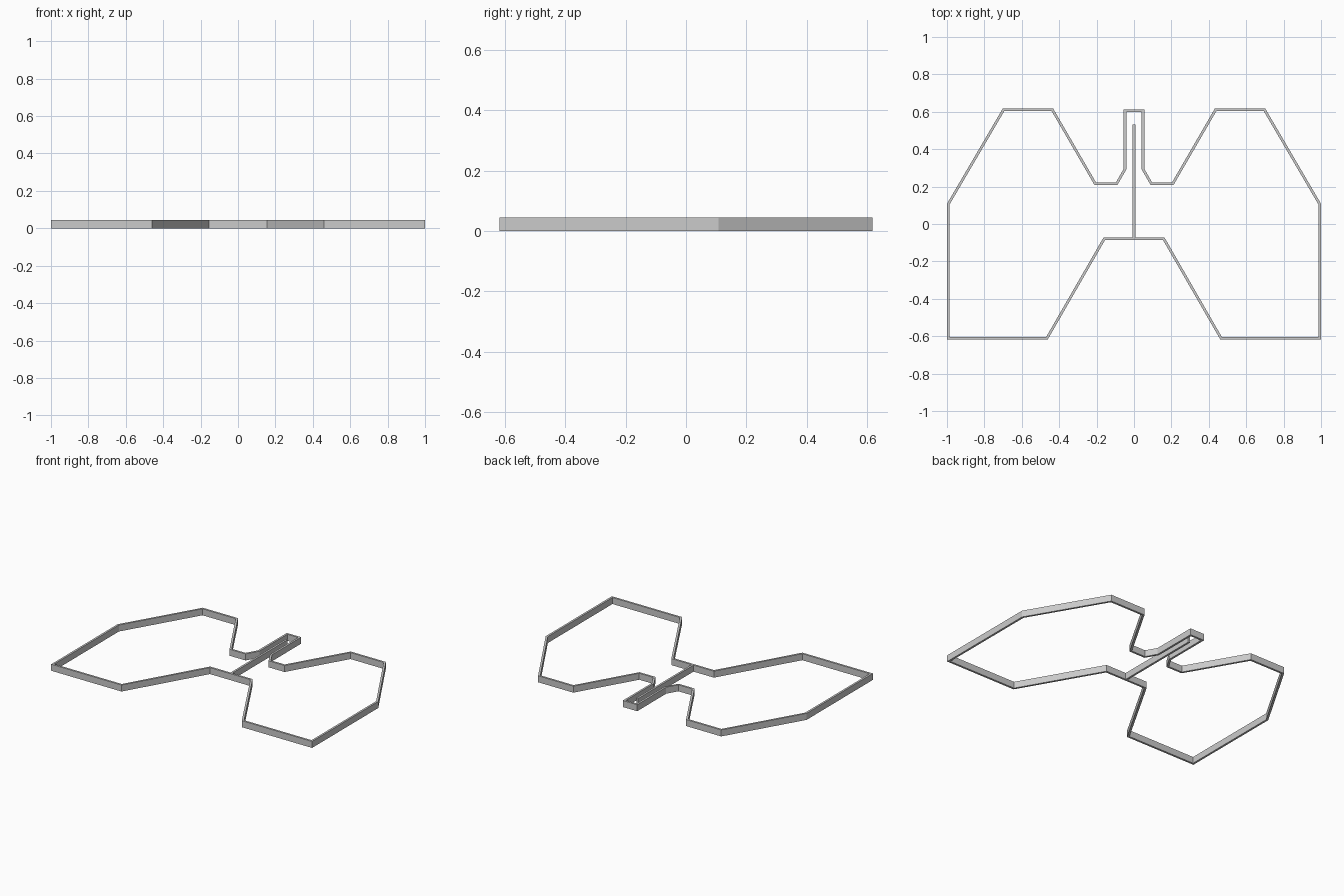
import bpy, bmesh
from mathutils import Vector

if "Cube" in bpy.data.objects:
    bpy.data.objects.remove(bpy.data.objects["Cube"])

HEIGHT, WALL = 0.045, 0.014

# Right half of the outer outline, from the stem top round to the bottom edge
half = [(0.055, 0.613), (0.055, 0.295), (0.097, 0.222), (0.203, 0.222),
        (0.432, 0.617), (0.702, 0.617), (1.0, 0.108), (1.0, -0.617),
        (0.461, -0.617), (0.155, -0.086)]
outer = [Vector(p) for p in half] + [Vector((-x, y)) for x, y in reversed(half)]


def inset(points, d):
    """Mitred inward offset of a clockwise outline."""
    result = []
    for i, p in enumerate(points):
        a = (p - points[i - 1]).normalized()
        b = (points[(i + 1) % len(points)] - p).normalized()
        na, nb = Vector((a.y, -a.x)), Vector((b.y, -b.x))
        result.append(p + (na + nb) * d / (1 + na.dot(nb)))
    return result


def finish(name, bm):
    bmesh.ops.recalc_face_normals(bm, faces=bm.faces)
    mesh = bpy.data.meshes.new(name)
    bm.to_mesh(mesh)
    bm.free()
    obj = bpy.data.objects.new(name, mesh)
    bpy.context.collection.objects.link(obj)


# Outline wall, open above and below
bm = bmesh.new()
inner = inset(outer, WALL)
loops = [[bm.verts.new((p.x, p.y, z)) for p in ring]
         for ring, z in ((outer, 0), (outer, HEIGHT), (inner, HEIGHT), (inner, 0))]
n = len(outer)
for k in range(4):
    a, b = loops[k], loops[(k + 1) % 4]
    for i in range(n):
        j = (i + 1) % n
        bm.faces.new((a[i], a[j], b[j], b[i]))
finish("outline_wall", bm)

# Straight divider running from the bottom edge up into the stem
y0, y1 = -0.08, 0.533
bm = bmesh.new()
bmesh.ops.create_cube(bm, size=1)
bmesh.ops.scale(bm, vec=(WALL, y1 - y0, HEIGHT), verts=bm.verts)
bmesh.ops.translate(bm, vec=(0, (y0 + y1) / 2, HEIGHT / 2), verts=bm.verts)
finish("centre_divider", bm)
